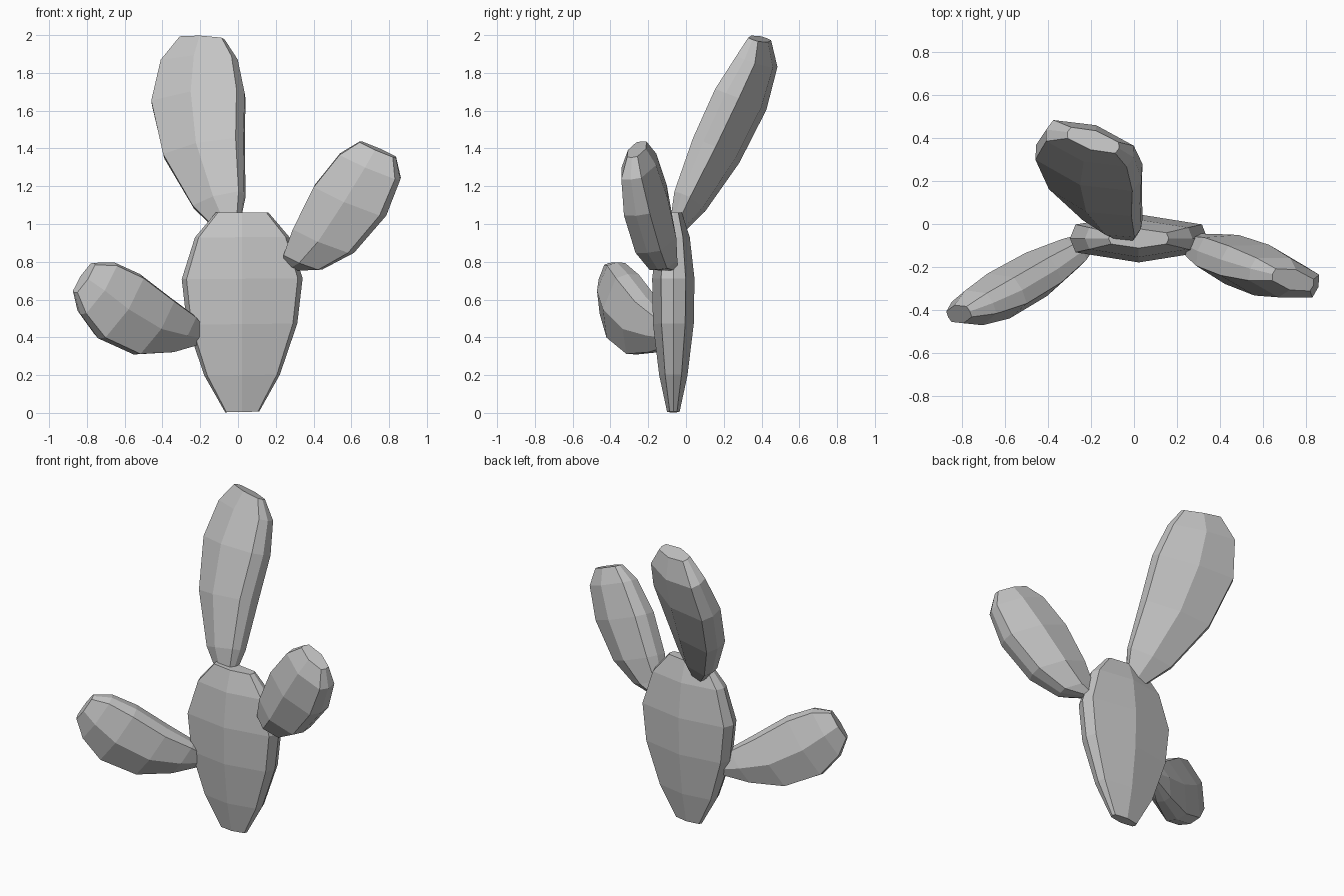
import bpy
import bmesh
from mathutils import Vector

cube = bpy.data.objects.get("Cube")
if cube:
    bpy.data.objects.remove(cube, do_unlink=True)

material = bpy.data.materials.new("plain_grey")
material.use_nodes = True
GREY = (0.55, 0.55, 0.55, 1)
material.diffuse_color = GREY
material.node_tree.nodes["Principled BSDF"].inputs["Base Color"].default_value = GREY

# Shared pad shape: half width and half thickness of each ring, base to tip
WIDTHS = (0.09, 0.2, 0.292, 0.32, 0.25, 0.14)
DEPTHS = (0.033, 0.075, 0.108, 0.112, 0.087, 0.045)
# Eight-sided flattened section: width factor, thickness factor
SECTION = ((1, 0), (0.92, 0.58), (0, 1), (-0.92, 0.58),
           (-1, 0), (-0.92, -0.58), (0, -1), (0.92, -0.58))


def make_pad(name, centres, base_across, tip_across, base_scale, tip_scale, depth_scale):
    """Loft the flattened section through the ring centres."""
    centres = [Vector(c) for c in centres]
    axis = (centres[-1] - centres[0]).normalized()
    last = len(centres) - 1
    bm = bmesh.new()
    rings = []
    for i, centre in enumerate(centres):
        t = i / last
        across = Vector(base_across).lerp(Vector(tip_across), t).normalized()
        through = axis.cross(across).normalized()
        w = WIDTHS[i] * (base_scale + (tip_scale - base_scale) * t)
        d = DEPTHS[i] * depth_scale
        rings.append([bm.verts.new(centre + across * w * u + through * d * v)
                      for u, v in SECTION])
    for low, high in zip(rings, rings[1:]):
        for k in range(len(SECTION)):
            n = (k + 1) % len(SECTION)
            bm.faces.new((low[k], low[n], high[n], high[k]))
    bm.faces.new(rings[0][::-1])
    bm.faces.new(rings[-1])
    bmesh.ops.recalc_face_normals(bm, faces=bm.faces)
    mesh = bpy.data.meshes.new(name)
    bm.to_mesh(mesh)
    bm.free()
    mesh.materials.append(material)
    obj = bpy.data.objects.new(name, mesh)
    bpy.context.collection.objects.link(obj)


# Main upright pad
make_pad("main_pad",
         [(0.022, -0.067, z) for z in (0.005, 0.2, 0.47, 0.71, 0.93, 1.06)],
         (1, 0, 0.02), (1, 0, 0), 1, 1, 1)

# Tall pad leaning back from the top
make_pad("top_pad",
         [(-0.05, -0.05, 0.98), (-0.1, 0.02, 1.12), (-0.18, 0.16, 1.39),
          (-0.21, 0.29, 1.66), (-0.205, 0.375, 1.86), (-0.19, 0.39, 1.98)],
         (0.9, -0.3, 0.36), (0.95, -0.3, -0.03), 0.68, 0.9, 1.1)

# Pad reaching up and outward on the left
make_pad("left_pad",
         [(0.285, -0.08, 0.77), (0.345, -0.125, 0.8), (0.455, -0.165, 0.915),
          (0.595, -0.215, 1.125), (0.7, -0.25, 1.305), (0.74, -0.26, 1.395)],
         (0.88, -0.2, -0.36), (0.9, -0.25, -0.4), 0.5, 0.77, 1.1)

# Low pad reaching forward on the right
make_pad("right_pad",
         [(-0.2, -0.07, 0.4), (-0.3, -0.14, 0.42), (-0.455, -0.235, 0.46),
          (-0.63, -0.335, 0.565), (-0.745, -0.39, 0.66), (-0.815, -0.42, 0.715)],
         (0.2, 0.05, 0.31), (0.2, 0.05, 0.31), 0.58, 0.68, 1.05)
